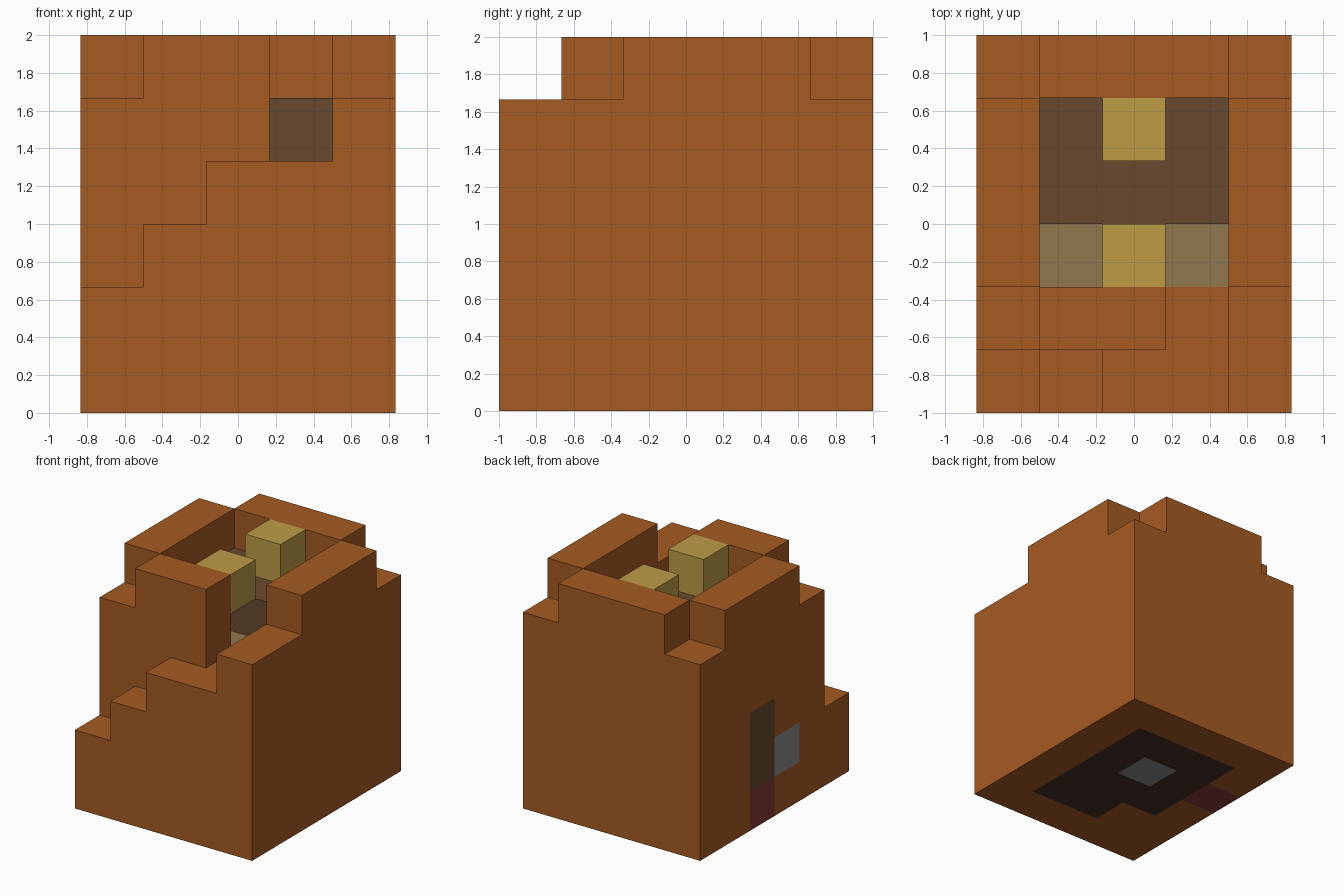
import bpy
import bmesh
from mathutils import Vector

if "Cube" in bpy.data.objects:
    bpy.data.objects.remove(bpy.data.objects["Cube"], do_unlink=True)

CELL = 1 / 3
ORIGIN = Vector((-2.5, -3, 0))  # grid corner, in cells


def linear(c):
    c /= 255
    return c / 12.92 if c <= 0.04045 else ((c + 0.055) / 1.055) ** 2.4


def material(name, *srgb):
    mat = bpy.data.materials.new(name)
    mat.use_nodes = True
    color = [linear(c) for c in srgb] + [1]
    mat.diffuse_color = color
    bsdf = mat.node_tree.nodes["Principled BSDF"]
    bsdf.inputs["Base Color"].default_value = color
    bsdf.inputs["Roughness"].default_value = 0.9
    return mat


orange = material("burnt orange", 165, 91, 34)
brown = material("brown", 105, 74, 47)
dark = material("dark brown", 67, 47, 37)
yellow = material("straw yellow", 190, 156, 70)
tan = material("tan", 145, 120, 80)
gray = material("gray", 139, 139, 139)
red = material("dark red", 133, 58, 55)

cells = {}   # grid cell -> part name
colors = {}  # part name -> material


def part(name, mat, *boxes):
    """Fill blocks (x range, y range, z range); later parts replace earlier ones."""
    colors[name] = mat
    for x, y, z in boxes:
        for i in range(*x):
            for j in range(*y):
                for k in range(*z):
                    cells[i, j, k] = name


# Main body and the rising front steps
part("body", orange, ((0, 5), (1, 6), (0, 4)))
part("front_steps", orange,
     *[((i, i + 1), (0, 1), (0, h)) for i, h in enumerate((2, 3, 4, 4, 5))])

# Upper walls around the open top, with lower corner posts
part("front_wall", orange, ((1, 3), (1, 2), (4, 6)))
part("back_wall", orange, ((1, 4), (5, 6), (4, 6)))
for side, i in (("right", 0), ("left", 4)):
    x = (i, i + 1)
    part(side + "_wall", orange, (x, (2, 5), (4, 6)))
    part(side + "_corner_posts", orange, (x, (1, 2), (4, 5)), (x, (5, 6), (4, 5)))

# Inner floors and the two raised blocks
part("lower_floor", tan, ((1, 4), (2, 3), (3, 4)))
part("upper_floor", brown, ((1, 4), (3, 5), (4, 5)))
part("front_block", yellow, ((2, 3), (2, 3), (5, 6)))
part("back_block", yellow, ((2, 3), (4, 5), (5, 6)))

# Inlays in the underside and the right side
part("base_inlay", dark, ((1, 4), (2, 5), (0, 1)), ((2, 4), (1, 2), (0, 1)))
part("base_center", gray, ((2, 3), (3, 4), (0, 1)))
part("door_sill", red, ((0, 1), (3, 4), (0, 1)))
part("door", brown, ((0, 1), (3, 4), (1, 3)))
part("side_plate", gray, ((0, 1), (2, 3), (1, 2)))


def build(name, mat):
    """Skin the outer faces of one part."""
    bm = bmesh.new()
    for cell in [c for c, owner in cells.items() if owner == name]:
        center = Vector(cell) + Vector((0.5, 0.5, 0.5))
        for axis in range(3):
            for sign in (-1, 1):
                n = Vector((0, 0, 0))
                n[axis] = sign
                if tuple(int(v) for v in Vector(cell) + n) in cells:
                    continue
                u = Vector((0, 0, 0))
                u[(axis + 1) % 3] = 1
                v = n.cross(u)
                ring = [center + (n + a * u + b * v) / 2
                        for a, b in ((-1, -1), (1, -1), (1, 1), (-1, 1))]
                bm.faces.new([bm.verts.new((p + ORIGIN) * CELL) for p in ring])
    bmesh.ops.remove_doubles(bm, verts=bm.verts, dist=0.001)
    mesh = bpy.data.meshes.new(name)
    bm.to_mesh(mesh)
    bm.free()
    mesh.materials.append(mat)
    bpy.context.collection.objects.link(bpy.data.objects.new(name, mesh))


for name, mat in colors.items():
    build(name, mat)
